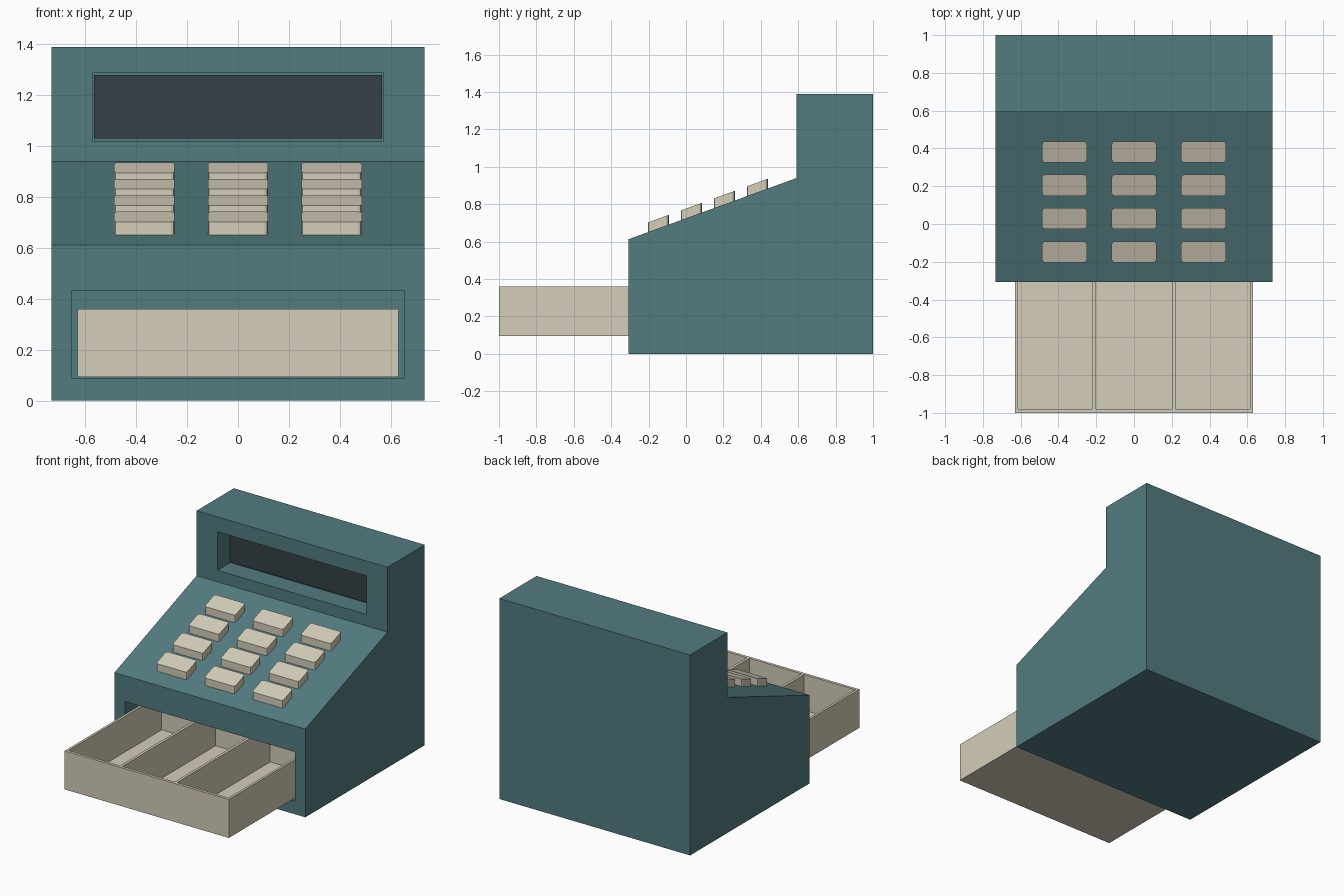
import bpy, bmesh, math

if "Cube" in bpy.data.objects:
    bpy.data.objects.remove(bpy.data.objects["Cube"])


def material(name, rgb):
    m = bpy.data.materials.new(name)
    lin = [c / 12.92 if c <= 0.04045 else ((c + 0.055) / 1.055) ** 2.4
           for c in (v / 255 for v in rgb)]
    m.diffuse_color = (*lin, 1)
    m.use_nodes = True
    m.node_tree.nodes["Principled BSDF"].inputs["Base Color"].default_value = m.diffuse_color
    return m


TEAL = material("teal casing", (82, 124, 127))
CREAM = material("cream plastic", (212, 205, 185))
DARK = material("dark glass", (51, 64, 71))


def finish(name, bm, mat):
    bmesh.ops.recalc_face_normals(bm, faces=bm.faces)
    me = bpy.data.meshes.new(name)
    bm.to_mesh(me)
    bm.free()
    ob = bpy.data.objects.new(name, me)
    bpy.context.collection.objects.link(ob)
    me.materials.append(mat)
    return ob


def box_bm(x0, x1, y0, y1, z0, z1):
    bm = bmesh.new()
    bmesh.ops.create_cube(bm, size=1)
    for v in bm.verts:
        v.co = (x1 if v.co.x > 0 else x0,
                y1 if v.co.y > 0 else y0,
                z1 if v.co.z > 0 else z0)
    return bm


def cut(ob, name, *dims):
    cutter = finish(name, box_bm(*dims), ob.data.materials[0])
    cutter.hide_render = True
    cutter.hide_viewport = True
    cutter.display_type = 'WIRE'
    mod = ob.modifiers.new(name, 'BOOLEAN')
    mod.operation = 'DIFFERENCE'
    mod.solver = 'EXACT'
    mod.object = cutter


# Casing: side profile extruded across the width
W, FRONT, STEP, Z0, Z1 = 0.732, -0.308, 0.592, 0.612, 0.94
SLOPE = (Z1 - Z0) / (STEP - FRONT)
profile = [(FRONT, 0), (1, 0), (1, 1.39), (STEP, 1.39), (STEP, Z1), (FRONT, Z0)]
bm = bmesh.new()
face = bm.faces.new([bm.verts.new((-W, y, z)) for y, z in profile])
ext = bmesh.ops.extrude_face_region(bm, geom=[face])["geom"]
bmesh.ops.translate(bm, vec=(2 * W, 0, 0),
                    verts=[g for g in ext if isinstance(g, bmesh.types.BMVert)])
casing = finish("casing", bm, TEAL)
cut(casing, "drawer_opening_cutter", -0.653, 0.653, -0.5, 0.12, 0.09, 0.432)
cut(casing, "display_recess_cutter", -0.572, 0.572, 0.4, STEP + 0.14, 1.02, 1.287)

# Display glass at the back of the recess
finish("display_screen", box_bm(-0.565, 0.565, STEP + 0.13, STEP + 0.145, 1.029, 1.28), DARK)

# Open cash drawer with three compartments
drawer = finish("cash_drawer", box_bm(-0.63, 0.63, -1, 0.06, 0.094, 0.361), CREAM)
for i, (x0, x1) in enumerate([(-0.613, -0.219), (-0.2, 0.2), (0.219, 0.613)]):
    cut(drawer, f"compartment_cutter_{i + 1}", x0, x1, -0.98, 0.04, 0.114, 0.5)

# Keypad: rounded keys sheared to follow the sloping panel
for row in range(4):
    for col in range(3):
        x, y = (col - 1) * 0.368, -0.148 + row * 0.1765
        bm = box_bm(x - 0.118, x + 0.118, y - 0.056, y + 0.056, -0.02, 0.052)
        upright = [e for e in bm.edges if abs(e.verts[0].co.z - e.verts[1].co.z) > 0.01]
        bmesh.ops.bevel(bm, geom=upright, offset=0.014, segments=2,
                        profile=0.5, affect='EDGES')
        for v in bm.verts:
            v.co.z += Z0 + (v.co.y - FRONT) * SLOPE
        finish(f"key_{row + 1}_{col + 1}", bm, CREAM)
